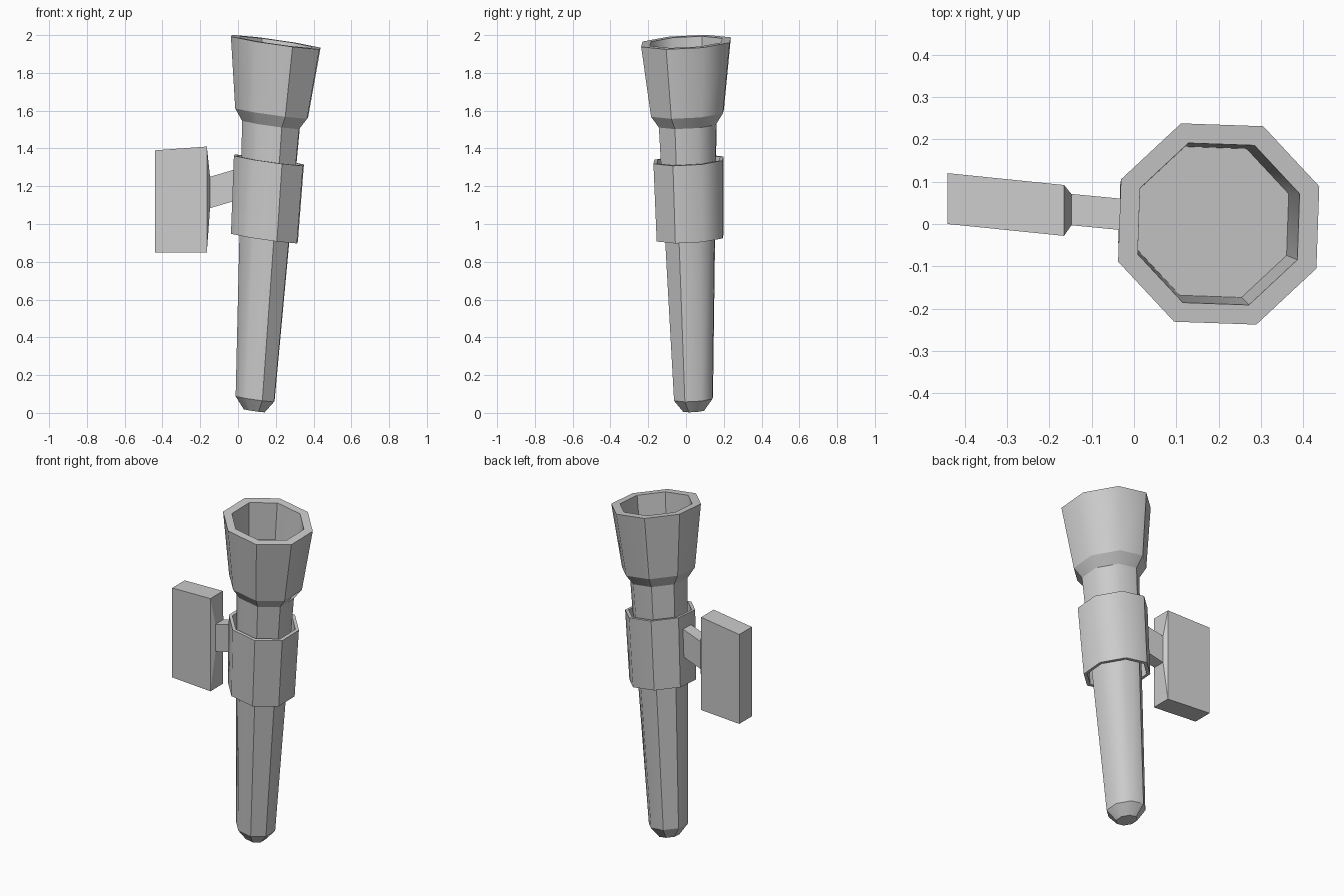
import bpy, bmesh
from math import cos, sin, radians
from mathutils import Vector

if "Cube" in bpy.data.objects:
    bpy.data.objects.remove(bpy.data.objects["Cube"])

SIDES = 8
grey = bpy.data.materials.new("plain_grey")
grey.use_nodes = True
colour = (0.6, 0.6, 0.6, 1)
grey.diffuse_color = colour
grey.node_tree.nodes["Principled BSDF"].inputs["Base Color"].default_value = colour


def finish(name, bm):
    bmesh.ops.recalc_face_normals(bm, faces=bm.faces)
    mesh = bpy.data.meshes.new(name)
    bm.to_mesh(mesh)
    bm.free()
    mesh.materials.append(grey)
    obj = bpy.data.objects.new(name, mesh)
    bpy.context.collection.objects.link(obj)
    return obj


def ring(bm, z, radius):
    """Tilted octagon centred on the leaning axis."""
    centre = Vector((0.2 + 0.058 * (z - 1.965), 0.021 * (1.965 - z), z))
    verts = []
    for k in range(SIDES):
        a = radians(20.5 + 45 * k)
        dx, dy = radius * cos(a), radius * sin(a)
        verts.append(bm.verts.new(centre + Vector((dx, dy, 0.053 * dy - 0.143 * dx))))
    return verts


def lathe(name, profile, closed=False):
    bm = bmesh.new()
    rings = [ring(bm, z, r) for z, r in profile]
    pairs = list(zip(rings, rings[1:]))
    if closed:
        pairs.append((rings[-1], rings[0]))
    else:
        bm.faces.new(rings[0])
        bm.faces.new(rings[-1])
    for low, high in pairs:
        for k in range(SIDES):
            n = (k + 1) % SIDES
            bm.faces.new((low[k], low[n], high[n], high[k])).smooth = True
    # ring edges are crisp, half of the lengthwise edges are soft
    for e in bm.edges:
        e.smooth = False
    for low, high in pairs:
        for k in range(SIDES):
            bm.edges.get((low[k], high[k])).smooth = k % 4 < 2
    return finish(name, bm)


# Torch: tip, tapered handle, flared cup, hollow inside
lathe("torch_body", [(0.012, 0.06), (0.075, 0.11), (1.527, 0.163), (1.588, 0.206),
                     (1.963, 0.2535), (1.963, 0.204), (1.745, 0.19)])

# Open collar around the handle
lathe("collar", [(0.926, 0.189), (1.338, 0.198), (1.338, 0.178), (0.926, 0.168)], closed=True)

# Wall block with a shallow peak on its inner side, drawn out into the arm
bm = bmesh.new()
bmesh.ops.create_cube(bm, size=2)
for v in bm.verts:
    right, back, top = v.co.x > 0, v.co.y > 0, v.co.z > 0
    x = -0.165 if right else -0.44
    y = (0.12 if back else 0.0) - (0.028 if right else 0)
    z = (1.41 if right else 1.39) if top else 0.85
    v.co = (x, y, z)
inner = max(bm.faces, key=lambda f: f.calc_center_median().x)
for x, y, z, half_y, half_z in [(-0.148, 0.034, 1.167, 0.037, 0.083),
                                (-0.012, 0.021, 1.207, 0.037, 0.083)]:
    inner = bmesh.ops.extrude_discrete_faces(bm, faces=[inner])["faces"][0]
    mid = inner.calc_center_median()
    for v in inner.verts:
        v.co = (x, y + (half_y if v.co.y > mid.y else -half_y),
                z + (half_z if v.co.z > mid.z else -half_z))
finish("wall_bracket", bm)
